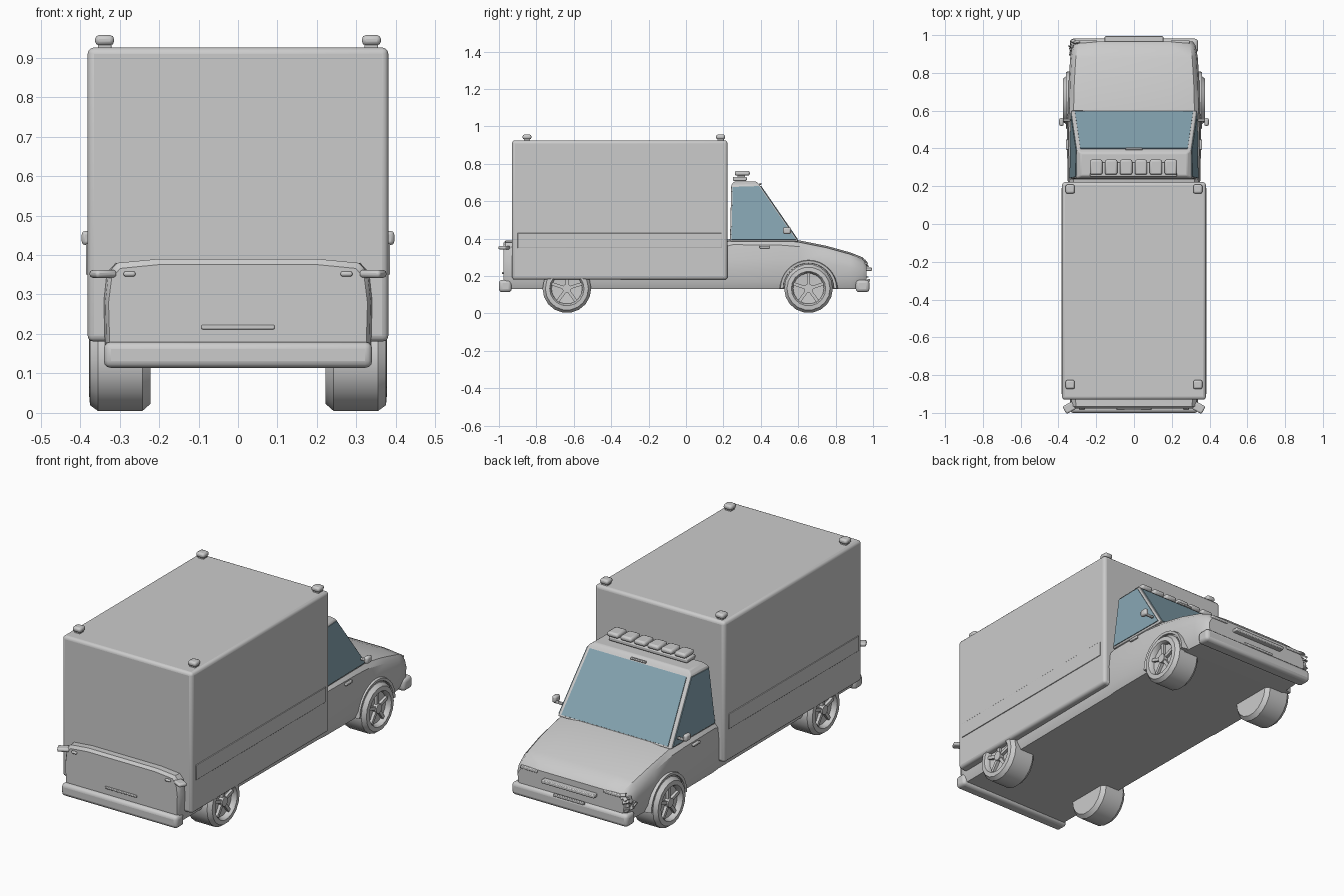
import bpy, bmesh, math, random
from mathutils import Vector, Matrix

if "Cube" in bpy.data.objects:
    bpy.data.objects.remove(bpy.data.objects["Cube"])

random.seed(4)
glass = bpy.data.materials.new("window_glass")
glass.diffuse_color = (0.24, 0.38, 0.45, 1)
glass.use_nodes = True
glass.node_tree.nodes["Principled BSDF"].inputs["Base Color"].default_value = glass.diffuse_color


def finish(name, bm, bevel=0, segs=2, angle=35, mat=None):
    bmesh.ops.recalc_face_normals(bm, faces=bm.faces)
    me = bpy.data.meshes.new(name)
    bm.to_mesh(me)
    bm.free()
    ob = bpy.data.objects.new(name, me)
    bpy.context.collection.objects.link(ob)
    if mat:
        me.materials.append(mat)
    if bevel:
        m = ob.modifiers.new("bevel", 'BEVEL')
        m.width, m.segments = bevel, segs
    bpy.ops.object.select_all(action='DESELECT')
    ob.select_set(True)
    bpy.context.view_layer.objects.active = ob
    bpy.ops.object.shade_smooth_by_angle(angle=math.radians(angle))
    return ob


def add_box(bm, c, size, rot=Matrix()):
    m = Matrix.Translation(c) @ rot @ Matrix.Diagonal((*size, 1))
    bmesh.ops.create_cube(bm, size=1, matrix=m)


def box(name, c, size, bevel=0, segs=2, rot=Matrix()):
    bm = bmesh.new()
    add_box(bm, c, size, rot)
    return finish(name, bm, bevel, segs)


def loft(bm, rings, caps=True, loop=False):
    rows = [[bm.verts.new(p) for p in r] for r in rings]
    n = len(rows[0])
    pairs = list(zip(rows, rows[1:])) + ([(rows[-1], rows[0])] if loop else [])
    for a, b in pairs:
        for i in range(n):
            bm.faces.new((a[i], a[(i + 1) % n], b[(i + 1) % n], b[i]))
    if caps:
        bm.faces.new(rows[0])
        bm.faces.new(rows[-1])


def section(y, w, zb, zt):
    half = [(w - .02, zb), (w - .003, zb + .04), (w, zb + (zt - zb) * .6),
            (w - .008, zt - .03), (w - .03, zt - .006), (w * .6, zt + .004)]
    return [(x, y, z) for x, z in half] + [(-x, y, z) for x, z in half[::-1]]


# lower body: bed, doors and bonnet lofted along the length
bm = bmesh.new()
loft(bm, [section(*s) for s in (
    (-.977, .328, .14, .372), (-.965, .336, .13, .386), (-.93, .34, .13, .385),
    (.20, .348, .13, .385), (.25, .353, .13, .398), (.50, .354, .13, .396),
    (.60, .35, .13, .388), (.75, .346, .13, .358), (.88, .338, .13, .322),
    (.945, .326, .135, .296), (.965, .312, .15, .272))])
finish("truck_body", bm)

# cab greenhouse
low = [(-.338, .235, .385), (.338, .235, .385), (.333, .602, .385), (-.333, .602, .385)]
mid = [(-.305, .242, .685), (.305, .242, .685), (.302, .392, .69), (-.302, .392, .69)]
top = [(-.28, .255, .705), (.28, .255, .705), (.28, .375, .706), (-.28, .375, .706)]
bm = bmesh.new()
loft(bm, [low, mid, top])
finish("cab", bm, .006)


def pane(name, pts):
    pts = [Vector(p) for p in pts]
    c = sum(pts, Vector()) / 4
    n = (pts[1] - pts[0]).cross(pts[3] - pts[0]).normalized() * .004
    pts = [c + (p - c) * .94 for p in pts]
    bm = bmesh.new()
    loft(bm, [[p - n for p in pts], [p + n for p in pts]])
    finish(name, bm, mat=glass)


pane("windscreen", [low[2], low[3], mid[3], mid[2]])
pane("right_window", [low[1], low[2], mid[2], mid[1]])
pane("left_window", [low[0], low[3], mid[3], mid[0]])

# cargo box
box("cargo_box", (0, -.354, .553), (.762, 1.152, .745), .016, 3)

# wheels: lathed tyre, recessed rim, spokes and hub
TYRE = [(.222, .001), (.222, .112), (.242, .13), (.355, .13), (.375, .115),
        (.377, .092), (.370, .086), (.350, .082), (.345, .001)]


def wheel(name, s, y):
    bm = bmesh.new()
    rings = []
    for i in range(18):
        a = math.tau * i / 18
        rings.append([(s * x, y + r * math.cos(a), .133 + r * math.sin(a)) for x, r in TYRE])
    loft(bm, rings, caps=False, loop=True)
    finish(name + "_tyre", bm)
    bm = bmesh.new()
    for i in range(5):
        rot = Matrix.Rotation(math.tau * i / 5 + math.pi / 2, 4, 'X')
        add_box(bm, Vector((s * .353, y, .133)) + rot @ Vector((0, .05, 0)), (.02, .075, .017), rot)
    bmesh.ops.create_cone(bm, cap_ends=True, segments=12, radius1=.024, radius2=.024, depth=.03,
                          matrix=Matrix.Translation((s * .355, y, .133)) @ Matrix.Rotation(math.pi / 2, 4, 'Y'))
    finish(name + "_spokes", bm)


for s, side in ((1, "right"), (-1, "left")):
    wheel(side + "_front_wheel", s, .655)
    wheel(side + "_rear_wheel", s, -.637)

    # front wheel arch lip
    bm = bmesh.new()
    rings = []
    for i in range(17):
        a = math.pi * i / 16
        rings.append([(s * x, .655 + r * math.cos(a), .133 + r * math.sin(a))
                      for x, r in ((.32, .132), (.358, .136), (.36, .15), (.32, .158))])
    loft(bm, rings)
    finish(side + "_wheel_arch", bm)

    # side stripe, handle and mirror
    box(side + "_side_stripe", (s * .381, -.355, .39), (.008, 1.09, .08), .002)
    box(side + "_door_handle", (s * .354, .42, .355), (.014, .055, .014), .004)
    box(side + "_mirror_arm", (s * .362, .55, .43), (.05, .014, .012), .003)
    box(side + "_mirror", (s * .384, .54, .443), (.024, .042, .036), .009)

    # rear and front lamps
    box(side + "_tail_lamp", (s * .342, -.972, .352), (.06, .045, .02), .008, rot=Matrix.Rotation(-s * .5, 4, 'Z'))
    box(side + "_reverse_lamp", (s * .275, -.978, .352), (.03, .016, .013), .005)
    box(side + "_headlamp", (s * .245, .963, .268), (.1, .016, .016), .004)

    # marker lamps on the box roof
    for y, end in ((.185, "front"), (-.85, "rear")):
        box(side + "_" + end + "_marker_base", (s * .338, y, .927), (.034, .034, .016), .003)
        box(side + "_" + end + "_marker_lamp", (s * .338, y, .944), (.048, .048, .026), .01)

# bumpers
box("rear_bumper", (0, -.966, .147), (.68, .068, .066), .018, 3)
box("front_bumper", (0, .944, .147), (.68, .074, .066), .018, 3)

# tailgate bar, grille bar, bumper plate
box("tailgate_bar", (0, -.977, .217), (.185, .016, .011), .003)
box("grille_bar", (0, .976, .236), (.31, .036, .018), .004)
box("bumper_plate", (0, .978, .178), (.18, .014, .014), .003)

# roof light bar with six lamps
box("light_bar_base", (-.003, .288, .72), (.46, .075, .022), .006)
for i in range(6):
    x = -.2 + i * .079
    box("roof_lamp_stem", (x, .295, .733), (.03, .04, .02))
    box("roof_lamp", (x, .301, .75), (.066, .08, .026), .01)
box("mirror_mount", (0, .398, .693), (.09, .012, .01), .003)

# crumpled bits at the left front corner
bm = bmesh.new()
for i in range(16):
    c = (random.uniform(-.335, -.29), random.uniform(.9, .97), random.uniform(.19, .28))
    rot = Matrix.Rotation(random.uniform(0, 3), 4, 'X') @ Matrix.Rotation(random.uniform(0, 3), 4, 'Z')
    add_box(bm, c, (.032, .018, .007), rot)
finish("crumpled_corner", bm)
